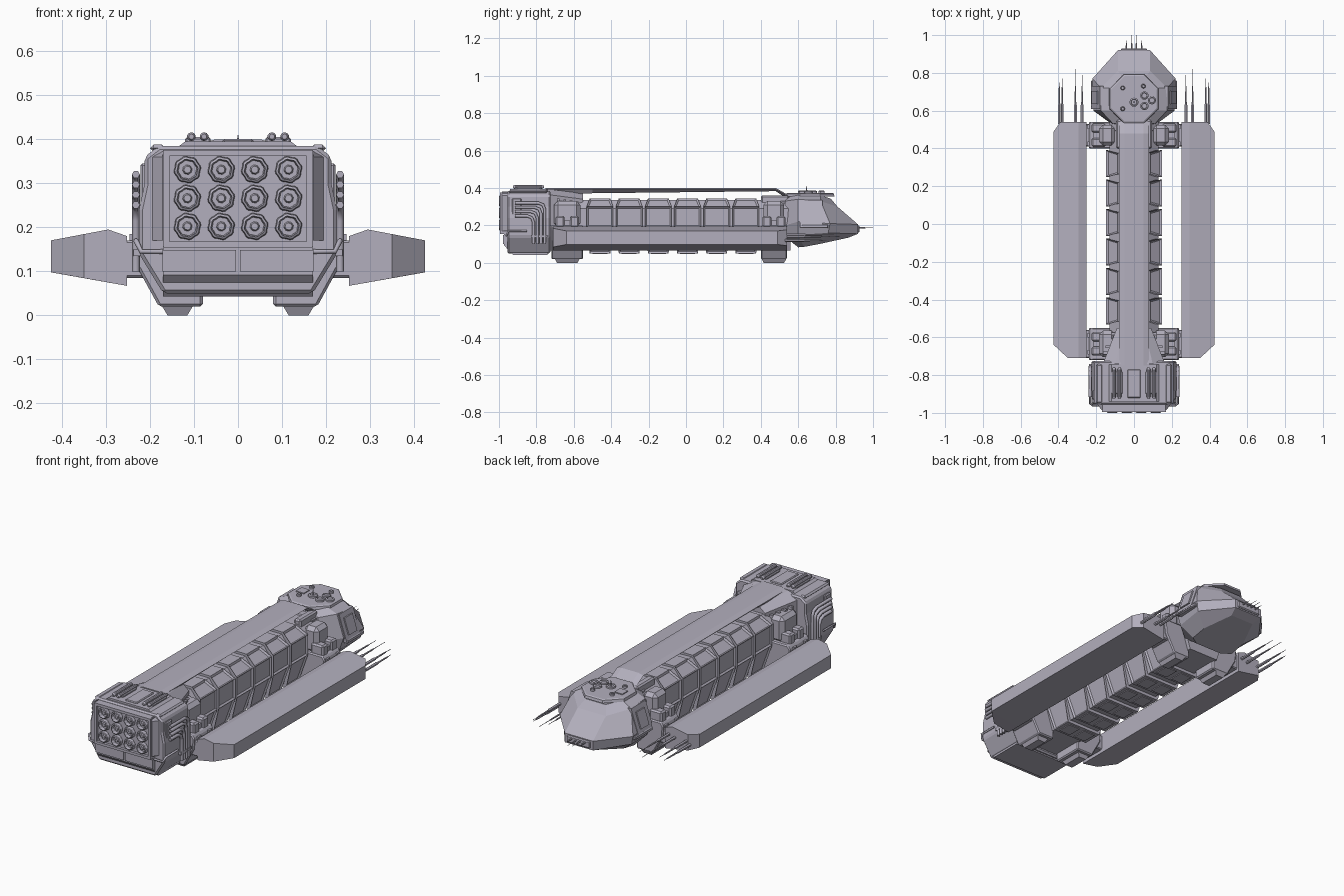
import bpy, bmesh, math
from mathutils import Vector

cube = bpy.data.objects.get("Cube")
if cube:
    bpy.data.objects.remove(cube, do_unlink=True)

HULL = (0.45, 0.43, 0.51, 1)
hull = bpy.data.materials.new("hull_grey")
hull.use_nodes = True
hull.diffuse_color = HULL
bsdf = hull.node_tree.nodes["Principled BSDF"]
bsdf.inputs["Base Color"].default_value = HULL
bsdf.inputs["Roughness"].default_value = 0.7


def finish(name, bm, mirror=False, bevel=0):
    bmesh.ops.recalc_face_normals(bm, faces=bm.faces[:])
    me = bpy.data.meshes.new(name)
    bm.to_mesh(me)
    bm.free()
    me.materials.append(hull)
    ob = bpy.data.objects.new(name, me)
    bpy.context.collection.objects.link(ob)
    if bevel:
        m = ob.modifiers.new("bevel", 'BEVEL')
        m.width, m.segments = bevel, 1
    if mirror:
        ob.modifiers.new("mirror", 'MIRROR')
    return ob


def loft_bm(rings, bm=None):
    """Skin closed rings of equal length and cap both ends."""
    bm = bm or bmesh.new()
    rows = [[bm.verts.new(p) for p in r] for r in rings]
    n = len(rows[0])
    for a, b in zip(rows, rows[1:]):
        for i in range(n):
            j = (i + 1) % n
            bm.faces.new((a[i], a[j], b[j], b[i]))
    bm.faces.new(rows[0])
    bm.faces.new(rows[-1])
    return bm


def loft(name, rings, **kw):
    return finish(name, loft_bm(rings), **kw)


def prism(name, pts, y0, y1, **kw):
    """Extrude an x-z outline along y."""
    return loft(name, [[(x, y, z) for x, z in pts] for y in (y0, y1)], **kw)


def both(pts):
    """Close a half outline across the centre plane."""
    return pts + [(-p[0],) + tuple(p[1:]) for p in reversed(pts)]


def box(name, x, y, z, **kw):
    return prism(name, [(x[0], z[0]), (x[1], z[0]), (x[1], z[1]), (x[0], z[1])], *y, **kw)


def lathe(name, centre, axis, profile, n=12, teeth=0, **kw):
    """Turn (radius, height) points around an axis."""
    q = Vector((0, 0, 1)).rotation_difference(Vector(axis))
    rings = []
    for r, h in profile:
        ring = []
        for i in range(n):
            a = 2 * math.pi * (i + 0.5) / n
            k = r * (1 - teeth * (i // 2 % 2))
            ring.append(Vector(centre) + q @ Vector((k * math.cos(a), k * math.sin(a), h)))
        rings.append(ring)
    return loft(name, rings, **kw)


def tube(name, pts, r, **kw):
    cu = bpy.data.curves.new(name, 'CURVE')
    cu.dimensions, cu.bevel_depth, cu.bevel_resolution, cu.use_fill_caps = '3D', r, 1, True
    s = cu.splines.new('POLY')
    s.points.add(len(pts) - 1)
    for p, co in zip(s.points, pts):
        p.co = (*co, 1)
    ob = bpy.data.objects.new(name, cu)
    bpy.context.collection.objects.link(ob)
    cu.materials.append(hull)
    ob.modifiers.new("mirror", 'MIRROR')
    return ob


# Core and cargo pods
prism("core", both([(.08, .335), (.13, .29), (.13, .19), (.09, .065)]), -.75, .56)
POD = both([(.085, .345), (.147, .3), (.147, .19), (.105, .05)])
for i in range(6):
    y = -.46 + .156 * i
    bm = loft_bm([[(x, y + s * (.055 if z > .31 or z < .1 else .071), z) for x, z in POD]
                  for s in (-1, 1)])
    bmesh.ops.recalc_face_normals(bm, faces=bm.faces[:])
    sides = [f for f in bm.faces if abs(f.normal.y) < .5 and abs(f.normal.x) > .3]
    bmesh.ops.inset_individual(bm, faces=sides, thickness=.012, depth=-.008)
    finish("cargo_pod", bm)
    box("pod_belly_plate", (.015, .085), (y - .04, y + .04), (.046, .055), mirror=True)

# Top spine, raised clear of the pods
loft("spine", [[(x, y, z) for x, z in both([(.05, t), (.08, t - .008), (.06, b)])]
               for y, t, b in ((-.75, .4, .36), (-.5, .4, .372), (.48, .4, .383), (.56, .355, .33))])
loft("spine_root", [[(x, y, z) for x, z in both([(w * .6, t), (w, t - .03), (w, .2)])]
                    for y, w, t in ((-.74, .165, .395), (-.55, .09, .37))])
for k in range(4):
    y = -.69 + .034 * k
    box("root_vent", (.1, .165 - .015 * k), (y, y + .014), (.3, .345 - .006 * k), mirror=True)
box("spine_front_rail", (.055, .095), (.4, .55), (.3, .36), mirror=True, bevel=.008)

# Clamps that carry the side wings
CLAMP = [(.08, .02), (.18, .02), (.235, .12), (.24, .18), (.225, .2), (.08, .2)]
for y0, y1 in ((-.72, -.55), (.4, .54)):
    c = (y0 + y1) / 2
    prism("wing_clamp", CLAMP, y0, y1, mirror=True, bevel=.006)
    loft("clamp_foot", [[(x0, c - h, z), (x1, c - h, z), (x1, c + h, z), (x0, c + h, z)]
                        for z, x0, x1, h in ((0, .115, .16, .055), (.025, .1, .175, .068))], mirror=True)
    box("wing_strut", (.2, .265), (y0 + .01, y1 - .01), (.085, .17), mirror=True, bevel=.005)
    box("clamp_upper", (.1, .185), (y0 + .015, y1 - .015), (.19, .33), mirror=True, bevel=.02)
    for s in (-1, 1):
        box("clamp_jaw", (.15, .225), (c + s * .038 - .024, c + s * .038 + .024), (.18, .25),
            mirror=True, bevel=.008)
        box("clamp_lug", (.22, .247), (c + s * .045 - .012, c + s * .045 + .012), (.16, .185), mirror=True)
    box("clamp_pin", (.14, .215), (c - .02, c + .02), (.2, .225), mirror=True)


# Side wings
def wing_ring(y, x):
    return [(.252, y, .18), (.295, y, .195), (x, y, .195 - (x - .295) * .19),
            (x, y, .067 + (x - .25) * .175), (.252, y, .067)]


loft("side_wing", [wing_ring(y, x) for y, x in ((-.71, .35), (-.64, .425), (.49, .425), (.54, .39))],
     mirror=True)

# Wing antennas
for x, z, tip in ((.275, .15, .79), (.31, .14, .82), (.38, .14, .77), (.395, .12, .75)):
    lathe("wing_antenna", (x, .53, z), (0, 1, 0),
          [(.008, 0), (.008, .1), (.005, .11), (.004, .19), (.0018, .2), (.0012, tip - .53)], 6, mirror=True)

# Engine block
BLOCK = both([(.14, .385), (.18, .385), (.212, .36), (.212, .3), (.225, .24),
              (.225, .14), (.17, .05)])
prism("engine_block", BLOCK, -.955, -.725, bevel=.008)
loft("engine_chin", [[(s, y, z) for y, z in ((-.94, .16), (-.972, .155), (-.972, .092), (-.925, .043), (-.74, .043), (-.74, .16))]
                     for s in (-.17, .17)])
for x in (-.171, .005):
    box("chin_panel", (x, x + .166), (-.978, -.97), (.1, .148))
box("engine_plate", (-.165, .165), (-.98, -.95), (.16, .375))
for z in (.16, .368):
    box("plate_rim", (-.168, .168), (-.995, -.95), (z - .006, z + .008))
box("plate_side_rim", (.156, .17), (-.995, -.95), (.155, .376), mirror=True)
loft("plate_fairing", [[(.168, y, .17), (w, y, .17), (w, y, .36), (.168, y, .38)]
                       for y, w in ((-.985, .172), (-.94, .205))], mirror=True)
for x in (-.115, -.038, .038, .115):
    for z in (.202, .266, .331):
        lathe("engine_nozzle", (x, -.975, z), (0, -1, 0),
              [(.031, 0), (.031, .01), (.029, .022), (.024, .025), (.021, .006), (.011, .006), (.008, .016)],
              32, teeth=.06)

# Engine roof and flank details
prism("engine_roof", both([(.12, .395), (.14, .38)]), -.94, -.745)
box("roof_hatch", (-.035, .035), (-.92, -.77), (.39, .401), bevel=.004)
box("roof_rod_base", (.062, .12), (-.9, -.78), (.39, .405), mirror=True, bevel=.004)
for x in (.077, .106):
    lathe("roof_rod", (x, -.925, .406), (0, 1, 0), [(.006, 0), (.01, .01), (.01, .155), (.006, .165)], 10,
          mirror=True)
box("shoulder_rail", (.165, .2), (-.95, -.74), (.372, .388), mirror=True, bevel=.008)
box("pipe_mount", (.2, .222), (-.93, -.88), (.225, .345), mirror=True, bevel=.005)
for k in range(4):
    z, y = .32 - .023 * k, -.755 - .02 * k
    tube("flank_pipe", [(.232, -.915, z), (.232, y - .035, z), (.232, y - .01, z - .01),
                        (.232, y, z - .035), (.232, y, .1)], .009)
box("pipe_collar", (.2, .238), (-.83, -.74), (.135, .15), mirror=True)
tube("chin_conduit", [(.17, -.96, .145), (.22, -.96, .145), (.232, -.95, .17), (.232, -.85, .17)], .006)

# Command head, built from stacked outlines
HEAD = [[(.08, .60, .083), (.13, .63, .085), (.13, .72, .102), (.07, .87, .135)],
        [(.11, .54, .13), (.19, .60, .15), (.205, .76, .16), (.085, .92, .155)],
        [(.12, .53, .20), (.215, .60, .22), (.22, .77, .21), (.085, .92, .205)],
        [(.11, .53, .33), (.175, .60, .34), (.175, .72, .33), (.085, .81, .30)],
        [(.07, .54, .35), (.12, .60, .362), (.12, .72, .362), (.06, .775, .342)]]
loft("command_head", [both(r) for r in HEAD])
box("neck", (-.1, .1), (.48, .6), (.14, .34), bevel=.015)
box("nose_window_frame", (-.07, .07), (.9, .928), (.162, .2), bevel=.005)
for x in (.012, .04):
    lathe("nose_antenna", (x, .915, .187), (0, 1, 0), [(.005, 0), (.004, .04), (.0015, .045), (.001, .085 if x < .02 else .065)],
          6, mirror=True)
# Cheek hatches following the sloped side
for z0, z1, y0, y1, out in ((.19, .335, .61, .73, .006), (.225, .31, .635, .705, .013)):
    loft("cheek_hatch", [[(.2 - (z - .22) * .33 + d, y, z) for z, d in ((z0, 0), (z0, out + .013), (z1, out + .013), (z1, 0))]
                         for y in (y0, y1)], mirror=True)
box("cheek_bar", (.19, .228), (.62, .76), (.185, .205), mirror=True, bevel=.004)

# Roof deck of the head
lathe("sensor_deck", (0, .663, .355), (0, 0, 1), [(.142, 0), (.138, .014), (.13, .018)], 8)
for x, y, r in ((.055, .68, .022), (.095, .655, .022), (.055, .625, .022), (0, .645, .024),
                (.05, .73, .012), (-.06, .72, .012), (-.06, .61, .012)):
    lathe("deck_sensor", (x, y, .37), (0, 0, 1), [(r, 0), (r, .012), (r * .7, .016), (r * .6, .01)], 16)
box("deck_hatch", (-.1, -.052), (.64, .69), (.37, .378))
lathe("deck_mast", (0, .645, .375), (0, 0, 1), [(.004, 0), (.003, .02), (.001, .035)], 6)
